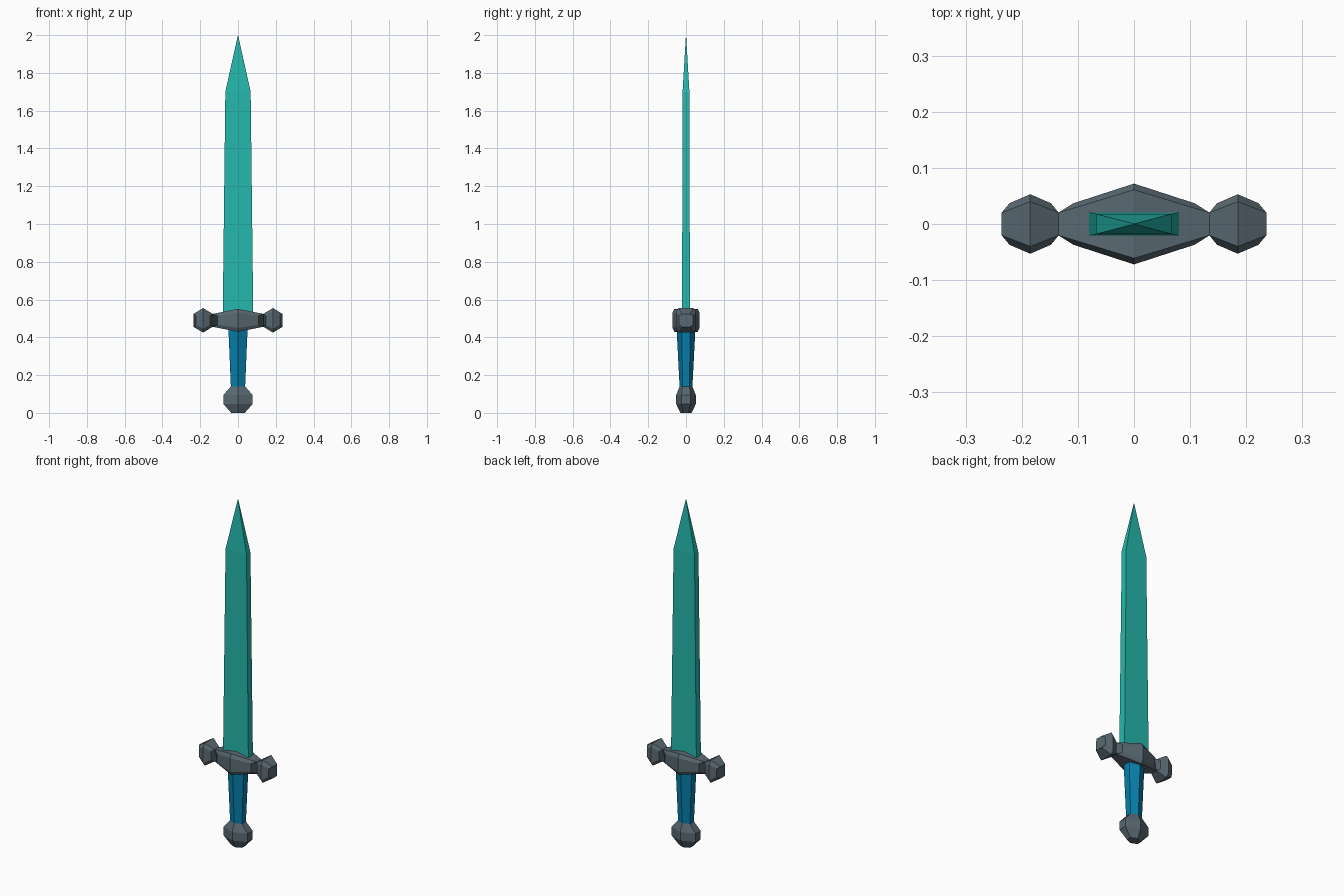
import bpy

if "Cube" in bpy.data.objects:
    bpy.data.objects.remove(bpy.data.objects["Cube"])


def material(name, rgb):
    m = bpy.data.materials.new(name)
    m.diffuse_color = (*rgb, 1)
    m.use_nodes = True
    m.node_tree.nodes["Principled BSDF"].inputs["Base Color"].default_value = m.diffuse_color
    return m


TEAL = material("teal blade", (0.018, 0.479, 0.418))
STEEL = material("grey steel", (0.100, 0.140, 0.165))
BLUE = material("blue grip", (0.002, 0.215, 0.42))


def loft(name, rings, mat):
    """Skin rings with equal point counts and cap both ends."""
    n = len(rings[0])
    verts = [p for r in rings for p in r]
    faces = [tuple(range(n))[::-1]]
    for k in range(len(rings) - 1):
        a, b = k * n, (k + 1) * n
        for i in range(n):
            j = (i + 1) % n
            faces.append((a + i, a + j, b + j, b + i))
    top = (len(rings) - 1) * n
    faces.append(tuple(range(top, top + n)))
    me = bpy.data.meshes.new(name)
    me.from_pydata(verts, [], faces)
    me.validate()
    me.materials.append(mat)
    ob = bpy.data.objects.new(name, me)
    bpy.context.collection.objects.link(ob)
    return ob


def rect(z, x, y):
    return [(-x, -y, z), (x, -y, z), (x, y, z), (-x, y, z)]


def hexa(z, x, y, edge):
    """Hexagon with ridges at front and back and narrow flat sides."""
    return [(0, -y, z), (x, -edge, z), (x, edge, z),
            (0, y, z), (-x, edge, z), (-x, -edge, z)]


def lobe(name, cx, half, inset, y_flat, y_side, z_flat, z_side):
    """Faceted bulge along x, widest at cx, with chamfered corners."""
    def ring(x, dx, yf, ys, zf, zs):
        z0 = 0.49
        pts = [(x, yf, zf), (dx, ys, zs), (dx, ys, -zs), (x, yf, -zf),
               (x, -yf, -zf), (dx, -ys, -zs), (dx, -ys, zs), (x, -yf, zf)]
        return [(px, -py, z0 + pz) for px, py, pz in pts]
    h, i = half, half - inset
    return loft(name, [
        ring(cx - h, cx - i, 0.02, 0.037, 0.034, 0.024),
        ring(cx, cx, y_flat, y_side, z_flat, z_side),
        ring(cx + h, cx + i, 0.02, 0.037, 0.034, 0.024)], STEEL)


# Blade with tapered body and pyramid point
loft("blade", [rect(0.5, 0.081, 0.021), rect(1.7, 0.067, 0.018),
               rect(2.0, 0.0005, 0.0005)], TEAL)

# Crossguard and its two end knobs
lobe("crossguard", 0, 0.135, 0.027, 0.061, 0.072, 0.061, 0.04)
for side, sx in (("left", -1), ("right", 1)):
    lobe(side + "_guard_knob", sx * 0.185, 0.051, 0.014, 0.04, 0.053, 0.065, 0.045)

# Grip widening toward the guard
loft("grip", [hexa(0.12, 0.037, 0.033, 0.018), hexa(0.45, 0.051, 0.05, 0.022)], BLUE)

# Pommel
loft("pommel", [hexa(0.0, 0.036, 0.03, 0.014), hexa(0.047, 0.077, 0.052, 0.024),
                hexa(0.095, 0.077, 0.052, 0.024), hexa(0.14, 0.038, 0.034, 0.018)], STEEL)
